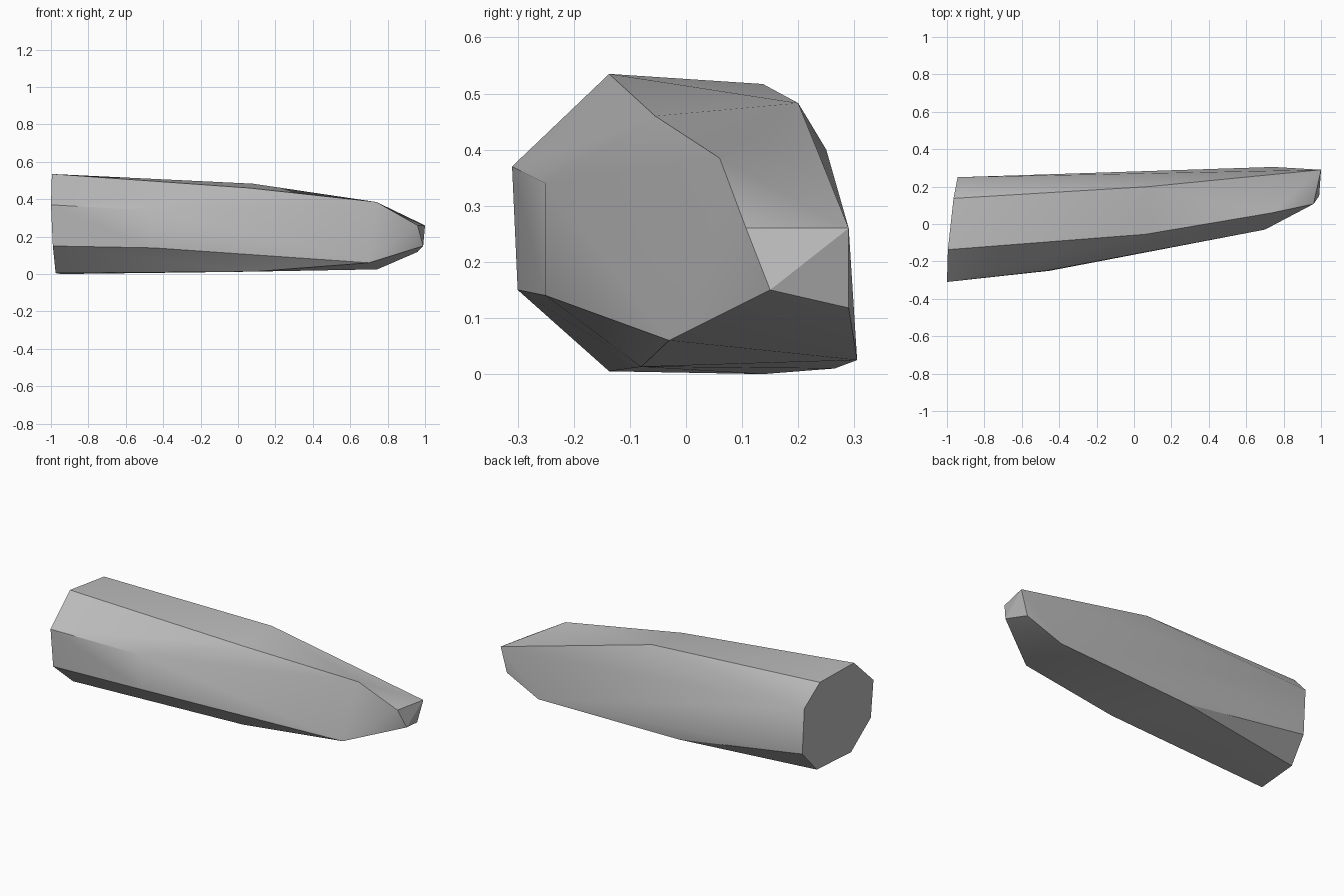
import bpy
import bmesh

cube = bpy.data.objects.get("Cube")
if cube:
    bpy.data.objects.remove(cube, do_unlink=True)

stone = bpy.data.materials.new("plain grey stone")
stone.use_nodes = True
grey = (0.5, 0.5, 0.5, 1.0)
stone.diffuse_color = grey
stone.node_tree.nodes["Principled BSDF"].inputs["Base Color"].default_value = grey

# Broad cut end: an eight-sided section
broad_end = [(-1, -.31, .37), (-.99, -.30, .15), (-.975, -.137, .005), (-.945, .137, 0),
             (-.93, .25, .13), (-.943, .25, .40), (-.965, .137, .517), (-.995, -.137, .535)]
# Corners along the tapering body
body = [(-.47, -.25, .34), (-.45, -.25, .14), (.06, -.055, .46), (.08, .20, .483),
        (.085, -.08, .013), (-.137, .265, .01)]
# Shoulder where the taper steepens
shoulder = [(.74, .06, .385), (.70, -.03, .06), (.745, .305, .025)]
# Small chipped tip
tip = [(.96, .107, .26), (1, .29, .26), (.99, .15, .15), (.96, .29, .118)]

# Wrap the corners in a faceted skin
bm = bmesh.new()
for point in broad_end + body + shoulder + tip:
    bm.verts.new(point)
hull = bmesh.ops.convex_hull(bm, input=bm.verts)
loose = [v for v in bm.verts if not v.link_faces]
bmesh.ops.delete(bm, geom=loose, context='VERTS')
bmesh.ops.recalc_face_normals(bm, faces=bm.faces)
mesh = bpy.data.meshes.new("stone_shard")
bm.to_mesh(mesh)
bm.free()
mesh.materials.append(stone)

shard = bpy.data.objects.new("stone_shard", mesh)
bpy.context.collection.objects.link(shard)

# Soften shallow facets, keep hard edges crisp
bpy.ops.object.select_all(action='DESELECT')
shard.select_set(True)
bpy.context.view_layer.objects.active = shard
bpy.ops.object.shade_smooth_by_angle(angle=0.52)
